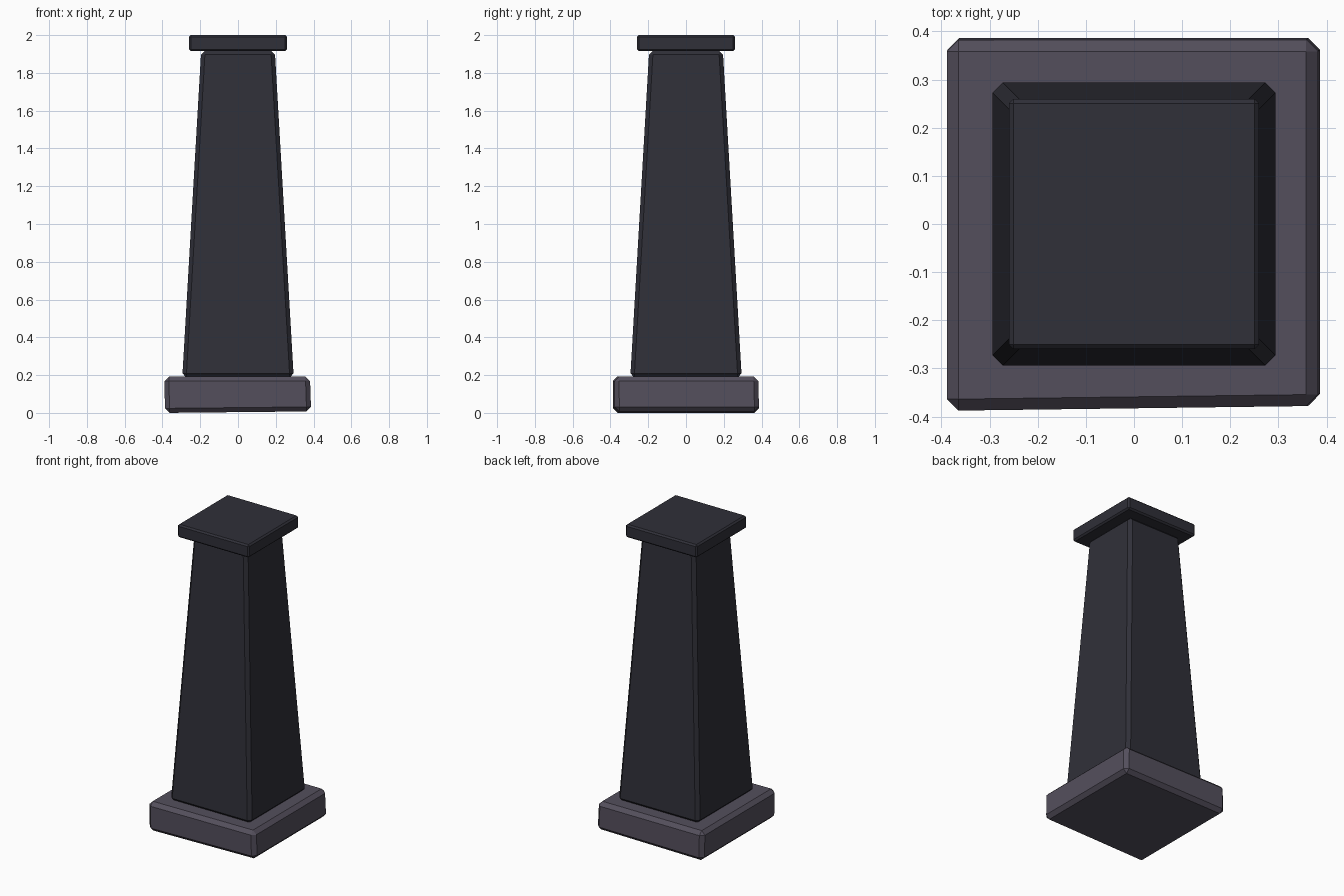
import bpy
import bmesh

cube = bpy.data.objects.get("Cube")
if cube:
    bpy.data.objects.remove(cube, do_unlink=True)


def material(name, rgb):
    mat = bpy.data.materials.new(name)
    mat.use_nodes = True
    mat.diffuse_color = (*rgb, 1)
    mat.node_tree.nodes["Principled BSDF"].inputs["Base Color"].default_value = (*rgb, 1)
    return mat


def chamfered_block(name, mat, z0, z1, half0, half1, chamfer, warp=None):
    """Box with separate bottom and top half widths and flat chamfered edges."""
    bm = bmesh.new()
    bmesh.ops.create_cube(bm, size=2)
    for v in bm.verts:
        top = v.co.z > 0
        half = half1 if top else half0
        v.co.x *= half
        v.co.y *= half
        v.co.z = z1 if top else z0
        if warp:
            warp(v.co, top)
    bmesh.ops.bevel(bm, geom=bm.edges[:], offset=chamfer, segments=1,
                    profile=0.5, affect='EDGES')
    bmesh.ops.recalc_face_normals(bm, faces=bm.faces)
    mesh = bpy.data.meshes.new(name)
    bm.to_mesh(mesh)
    bm.free()
    mesh.materials.append(mat)
    obj = bpy.data.objects.new(name, mesh)
    bpy.context.collection.objects.link(obj)
    return obj


def hand_cut(co, top):
    """Slightly uneven corners, as on a roughly cut stone."""
    if co.x > 0 and co.y < 0:
        co.y += 0.01
    if top:
        co.x -= 0.004
        co.y -= 0.003
    elif co.x > 0:
        co.z += 0.008


dark_stone = material("dark slate", (0.029, 0.029, 0.040))
base_stone = material("purple grey stone", (0.088, 0.078, 0.108))

# Plinth, tapered shaft and cap slab
chamfered_block("base_plinth", base_stone, 0.0, 0.192, 0.387, 0.385, 0.024, hand_cut)
chamfered_block("tapered_shaft", dark_stone, 0.188, 1.917, 0.295, 0.195, 0.021)
chamfered_block("cap_slab", dark_stone, 1.915, 2.0, 0.26, 0.26, 0.01)
